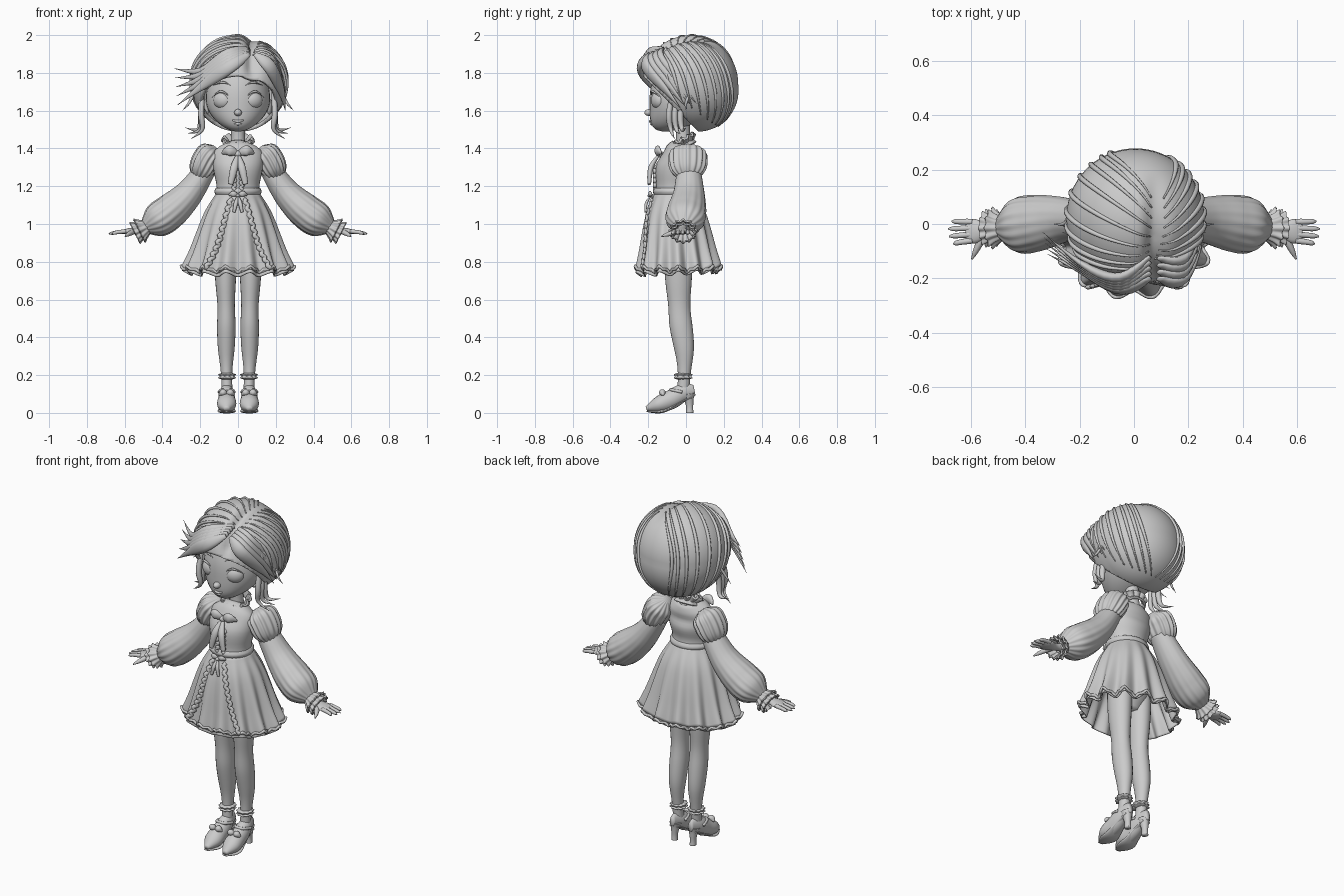
import bpy, bmesh, math
from mathutils import Vector

default_cube = bpy.data.objects.get("Cube")
if default_cube:
    bpy.data.objects.remove(default_cube)

GREY = (.6, .6, .6, 1)
material = bpy.data.materials.new("plain_grey")
material.use_nodes = True
material.diffuse_color = GREY
material.node_tree.nodes["Principled BSDF"].inputs["Base Color"].default_value = GREY


def along(values, q):
    """Smoothly read a list of evenly spaced numbers or points at q from start to end."""
    if not isinstance(values, list):
        return values
    last = len(values) - 1
    i = min(int(q * last), last - 1)
    t = q * last - i
    b, c = values[i], values[i + 1]
    into = (c - values[max(i - 1, 0)]) / 2
    out = (values[min(i + 2, last)] - b) / 2
    return b + into * t + (3 * (c - b) - 2 * into - out) * t ** 2 + (2 * (b - c) + into + out) * t ** 3


def skin(name, rows, cap=True, thick=0, cut_point=None, cut_normal=None):
    """Join a stack of closed rings into a smooth surface."""
    bm = bmesh.new()
    rings = [[bm.verts.new(point) for point in row] for row in rows]
    for lower, upper in zip(rings, rings[1:]):
        for i in range(len(lower)):
            bm.faces.new((lower[i - 1], lower[i], upper[i], upper[i - 1]))
    if cap:
        bm.faces.new(rings[0])
        bm.faces.new(rings[-1])
    bmesh.ops.recalc_face_normals(bm, faces=bm.faces)
    if cut_point:
        everything = bm.verts[:] + bm.edges[:] + bm.faces[:]
        bmesh.ops.bisect_plane(bm, geom=everything, plane_co=cut_point, plane_no=cut_normal, clear_inner=True)
    for face in bm.faces:
        face.smooth = True
    mesh = bpy.data.meshes.new(name)
    bm.to_mesh(mesh)
    bm.free()
    mesh.materials.append(material)
    part = bpy.data.objects.new(name, mesh)
    bpy.context.collection.objects.link(part)
    if thick:
        part.modifiers.new("thickness", 'SOLIDIFY').thickness = thick


def tube(name, path, width, depth=1, ref=(0, 1, 0), mirror=1, sides=12, steps=16, folds=0, ripple=0, wave=0,
         cap=True, thick=0):
    """Sweep an ellipse along a path; depth is relative to width, ripple makes pleats and wave scallops the end."""
    path = [Vector(point) for point in path]
    centres = [along(path, i / steps) for i in range(steps + 1)]
    rows = []
    for i, centre in enumerate(centres):
        q = i / steps
        tangent = (centres[min(i + 1, steps)] - centres[max(i - 1, 0)]).normalized()
        across = tangent.cross(Vector(ref)).normalized()
        outward = across.cross(tangent).normalized()
        radius = max(along(width, q), .001)
        row = []
        for k in range(sides):
            angle = math.tau * k / sides
            pleat = math.cos(folds * angle)
            spoke = across * math.cos(angle) + outward * math.sin(angle) * along(depth, q)
            point = centre + radius * (1 + along(ripple, q) * pleat) * spoke - tangent * wave * q * pleat
            row.append((point.x * mirror, point.y, point.z))
        rows.append(row)
    skin(name, rows, cap, thick)


def pair(part, *shape, **options):
    tube("left_" + part, *shape, **options)
    tube("right_" + part, *shape, mirror=-1, **options)


def ball(name, centre, size, turn=0):
    bpy.ops.mesh.primitive_uv_sphere_add(segments=32, ring_count=24, location=centre, rotation=(0, 0, turn))
    part = bpy.context.object
    part.name = name
    part.data.materials.append(material)
    for vertex in part.data.vertices:
        vertex.co *= Vector(size)
    bpy.ops.object.shade_smooth()
    return part


# Head with a tapered chin, and the face
head = ball("head", (0, -.025, 1.66), (.17, .168, .24))
for vertex in head.data.vertices:
    if vertex.co.z < 0:
        vertex.co.z *= .71
        low = (vertex.co.z / .17) ** 2
        vertex.co.x *= 1 - low / 6
        vertex.co.y -= low * .085
ball("nose", (0, -.196, 1.59), (.02, .024, .018))
tube("mouth", [(-.05, -.172, 1.56), (0, -.19, 1.543), (.05, -.172, 1.56)], [0, .007, 0])
tube("lower_lip", [(-.02, -.182, 1.53), (.02, -.182, 1.53)], [0, .008, 0])
for side, sign in (("left", 1), ("right", -1)):
    ball(side + "_eye", (sign * .083, -.148, 1.655), (.05, .034, .045), sign * .45)
    ball(side + "_ear", (sign * .168, 0, 1.62), (.016, .03, .042), -sign * .3)
pair("upper_lid", [(.035, -.18, 1.67), (.09, -.178, 1.702), (.138, -.135, 1.67)], [0, .006, 0])
pair("eyebrow", [(.04, -.178, 1.735), (.08, -.17, 1.75), (.13, -.138, 1.735)], [0, .006, 0])


# Hair shell with a deep groove at the parting
def hair_point(way, lift=0):
    way = way.normalized()
    groove = math.exp(-(way.x * 7 - 2) ** 2)
    fade = min(1, max(0, way.z * 3)) * min(1, max(0, .7 - way.y))
    fullness = max(0, -way.z) * max(0, way.y) / 7
    return Vector((.005, .022, 1.745)) + way * (.254 * (1 + fullness - .14 * groove * fade) + lift)


rows = []
for j in range(1, 48):
    polar = math.pi * j / 48
    turns = [math.tau * i / 96 for i in range(96)]
    rows.append([hair_point(Vector((math.sin(polar) * math.cos(a), math.sin(polar) * math.sin(a), math.cos(polar))))
                 for a in turns])
skin("hair_shell", rows, thick=.02, cut_point=(0, 0, 1.555), cut_normal=(0, 1, 1))

# Raised strands sweep from the parting to the nape
for sign in (1, -1):
    for i in range(9):
        q = i / 8
        swing = math.radians(-25 + 110 * q)
        start = Vector((.28 + sign * .08, q - .75, .75)).normalized()
        end = Vector((sign * math.cos(swing), math.sin(swing), -.55 - math.sin(swing))).normalized()
        bow = Vector((sign * .5, q * .8 - .2, .2))
        strand = [hair_point(start.lerp(end, t / 12) + bow * math.sin(math.pi * t / 12), .002) for t in range(13)]
        tube("hair_strand", strand, [.003, .009, .009, .003], ref=(sign * .3, .5, .8), sides=8, steps=36)

# Swept fringe, wisps and side curls
for i in range(5):
    d = i * .02
    tube("right_fringe_lock", [(.06, -.2 + d, 1.9 + d / 3), (-.05, -.24 + d / 2, 1.83 + d * .8), (-.19, -.175 + d / 3, 1.73 + d),
                               (-.32 - d / 5, -.11 + d, 1.63 + d * 2.4)], [.012, .034, .034, .015, 0], .55, ref=(-.4, -1, 0))
for i in range(4):
    d = i * .025
    tube("left_fringe_lock", [(.09, -.2 + d, 1.9 + d / 3), (.17, -.21 + d, 1.83 + d / 2), (.23, -.1 + d, 1.7 + d / 2),
                              (.25, -.02 + d, 1.6 + d / 2)], [.012, .036, .032, .014, 0], .55, ref=(.5, -1, 0))
for i in range(3):
    d = i * .03
    pair("side_curl", [(.19, -.07 + d, 1.7), (.195, -.09 + d, 1.58), (.19 + d / 3, -.08 + d, 1.5), (.25 + d / 2, -.06 + d, 1.45 + d)],
         [.012, .016, .011, 0], ref=(0, -1, 0))
pair("stray_wisp", [(.23, .02, 1.7), (.26, 0, 1.64), (.295, 0, 1.6)], [.008, .007, 0])

# Neck, ruffled collar, bodice and waistband
tube("neck", [(0, -.01, 1.38), (0, -.02, 1.55)], [.045, .037, .04])
tube("collar_ruffle", [(0, 0, 1.405), (0, -.012, 1.43), (0, -.024, 1.455)], [.06, .052, .08], .85, sides=112,
     folds=11, ripple=[.02, .07], wave=.008, cap=False, thick=.012)
tube("bodice", [(0, -.06, 1.14), (0, -.06, 1.24), (0, -.045, 1.34), (0, -.01, 1.425)],
     [.12, .113, .125, .134, .13, .06], [.92, .86, .82, .6, .8], sides=32)
tube("waistband", [(0, -.06, 1.155), (0, -.06, 1.19)], [.118, .125, .118], .92, sides=32)

# Pleated skirt with petticoat, hem ruffle and front trims
WAIST, HEM = Vector((0, -.06, 1.165)), Vector((0, -.04, .76))
FLARE, FLATTEN = [.115, .18, .235, .28], [.94, .78]
PLEATS = {"sides": 168, "folds": 14, "ripple": [0, .075], "wave": .012, "cap": False, "thick": .007}
tube("skirt", [WAIST, HEM], FLARE, FLATTEN, **PLEATS)
tube("petticoat", [(0, -.05, 1), (0, -.04, .74)], [.16, .22, .275], .79, **PLEATS)
tube("hips", [(0, -.05, 1.1), (0, -.04, .77)], [.1, .13, .12, .06], .8, sides=24)


def skirt_point(angle, q, lift=0):
    pleat = math.cos(14 * angle) * q
    radius = along(FLARE, q) * (1 + .075 * pleat) + lift
    rim = Vector((math.cos(angle), math.sin(angle) * along(FLATTEN, q), 0))
    return WAIST.lerp(HEM, q) + radius * rim + Vector((0, 0, .012 * pleat))


ruffle = []
for i in range(169):
    angle = math.tau * i / 168
    ruffle.append(skirt_point(angle, 1) + Vector((0, 0, .006 * math.cos(42 * angle))))
tube("skirt_hem_ruffle", ruffle, .008, ref=(0, 0, 1), sides=6, steps=168)
for sign in (1, -1):
    trim = [skirt_point(sign * (.25 + .35 * i / 24) - math.pi / 2, i / 24, .005 + .006 * (i % 2)) for i in range(2, 25)]
    for i, point in enumerate(trim):
        point.x += .007 * (-1) ** i
    tube("skirt_front_trim", trim, .012, .7, sides=8, steps=66)
    placket = [(sign * .02 + .006 * (-1) ** i, -.105 - .06 * min(1, i / 7), 1.38 - i / 80) for i in range(17)]
    tube("bodice_placket", placket, .01, sides=8, steps=48)

# Ribbon bows at the neck and waist
for name, y, z, size in (("neck_bow", -.14, 1.37, 1), ("waist_bow", -.185, 1.15, .55)):
    middle = Vector((0, y, z))
    ball(name + "_knot", middle, (.02 * size, .02, .018 * size))
    loop = [middle + size * Vector(step) for step in ((0, 0, 0), (.045, -.01, .018), (.085, .01, .005))]
    tail = [middle + size * Vector(step) for step in ((0, 0, 0), (.02, -.045, -.07), (.04, -.055, -.16))]
    pair(name + "_loop", loop, [.01 * size, .028 * size, .006], .6)
    pair(name + "_tail", tail, [.008 * size, .02 * size, .014 * size], .7)

# Arms: ribbed shoulder puffs, balloon sleeves, ruffled cuffs and hands
pair("shoulder_puff", [(.115, .01, 1.405), (.165, .01, 1.34), (.215, .01, 1.235)], [.02, .066, .074, .066, .03], 1.35,
     sides=128, steps=24, folds=16, ripple=.05)
pair("sleeve", [(.17, .015, 1.29), (.265, .015, 1.155), (.38, 0, 1.05), (.495, -.015, .98)],
     [.055, .066, .08, .092, .088, .035], 1.12, sides=96, steps=36, folds=16, ripple=[0, .01, .03])
for shift in (0, .025):
    pair("cuff_ruffle", [(.48 + shift, -.015, .985 - shift / 2), (.52 + shift, -.015, .965 - shift / 2)],
         [.038, .05, .066 - shift / 4], 1.1, sides=108, folds=12, ripple=[.03, .09], cap=False, thick=.01)
pair("palm", [(.48, -.015, .98), (.56, -.025, .963), (.62, -.027, .958)], [.024, .019, .016, .008], [1, 1.3, 2.8, 4], sides=16)
for i in range(4):
    y = .008 - i * .023
    reach = .665 + .02 * math.sin(math.pi * (i + .3) / 3.3)
    pair("finger", [(.595, y, .961), (.64, y * 1.1, .956), (reach, y * 1.2, .948)], [.011, .011, .01, .009, .003])
pair("thumb", [(.55, -.04, .96), (.573, -.08, .95), (.597, -.13, .935)], [.014, .014, .011, .003], ref=(0, 0, 1))

# Legs, ankle frills and heeled shoes
pair("leg", [(.066, -.04, .92), (.066, -.04, .72), (.062, -.032, .51), (.062, -.008, .31), (.058, -.015, .1)],
     [.06, .06, .054, .046, .049, .044, .03, .029], [1.25, 1.28, 1.2, 1.1], sides=24, steps=32)
pair("ankle_frill", [(.058, -.015, .178), (.058, -.015, .21)], [.03, .044, .038, .044, .03], 1.1, sides=96, folds=10, ripple=.08)
X = .06
pair("shoe", [(X, -.21, .022), (X, -.15, .042), (X, -.08, .07), (X, -.02, .105), (X, .045, .12)],
     [.014, .049, .046, .038, .014], [.8, .85, 1.1, 1.25, 2], ref=(0, 0, 1), sides=20, steps=24)
pair("shoe_sole", [(X, -.21, .008), (X, -.12, .01), (X, -.04, .052), (X, .03, .082)], [.015, .048, .04, .03, .028], .2, ref=(0, 0, 1))
pair("heel", [(X, .01, .1), (X, .018, .05), (X, .02, 0)], [.034, .023, .017, .018], 1.1)
pair("shoe_strap", [(.02, -.02, .11), (.035, -.075, .122), (.085, -.075, .122), (.1, -.02, .11)], .008, ref=(0, 0, 1))
for way in (1, -1):
    pair("shoe_bow", [(X, -.12, .1), (X + way * .02, -.125, .107), (X + way * .04, -.12, .095)], [.008, .018, .005])
